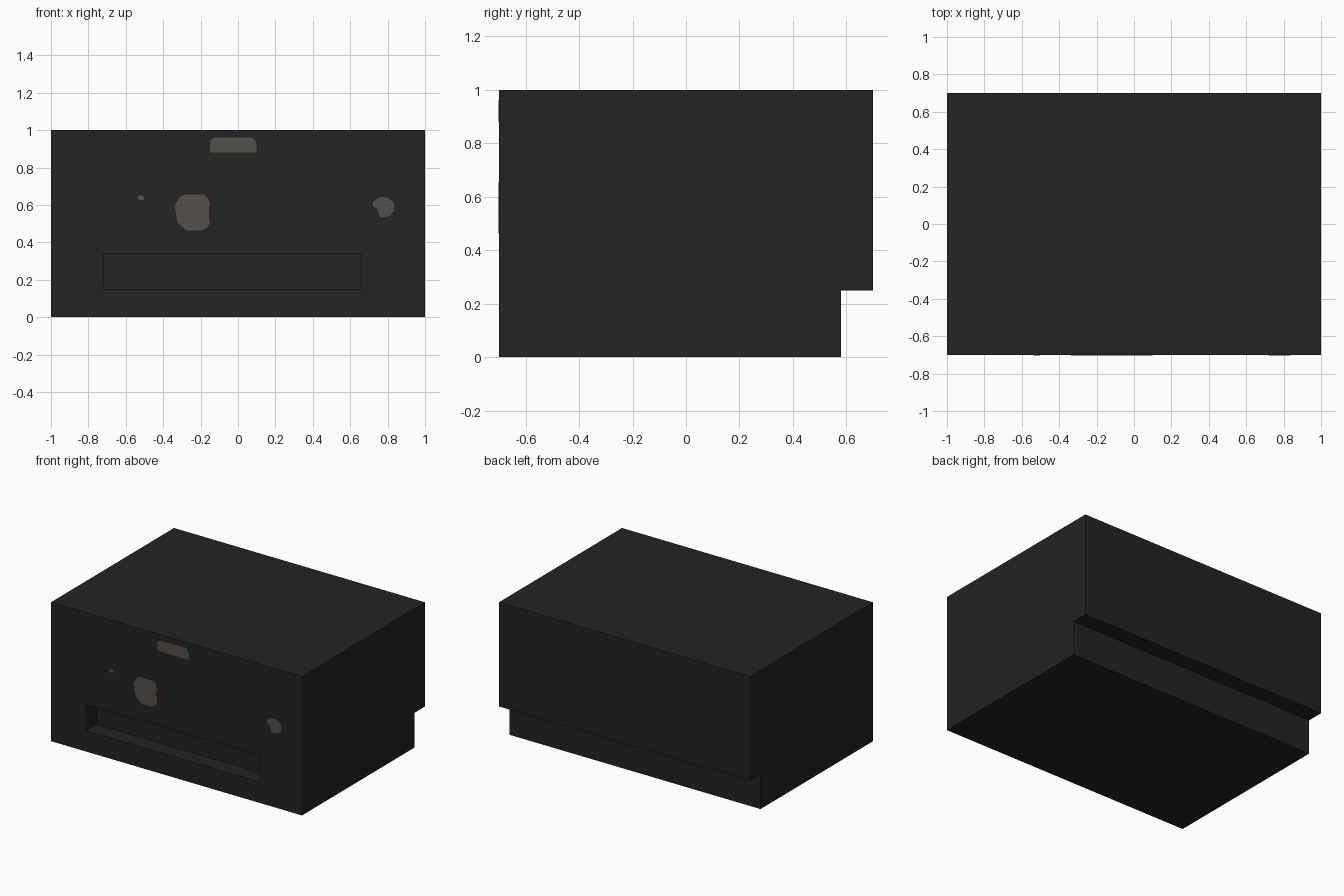
import bpy, bmesh
from mathutils import Vector

if "Cube" in bpy.data.objects:
    bpy.data.objects.remove(bpy.data.objects["Cube"])


def material(name, rgb):
    m = bpy.data.materials.new(name)
    m.diffuse_color = (*rgb, 1)
    m.use_nodes = True
    m.node_tree.nodes["Principled BSDF"].inputs["Base Color"].default_value = m.diffuse_color
    return m


charcoal = material("charcoal", (0.0168, 0.0168, 0.0168))
warm_grey = material("warm grey", (0.090, 0.080, 0.068))


def prism(name, points, offset, mat):
    """Extrude a closed outline by an offset vector."""
    bm = bmesh.new()
    face = bm.faces.new([bm.verts.new(p) for p in points])
    res = bmesh.ops.extrude_face_region(bm, geom=[face], use_keep_orig=True)
    verts = [g for g in res["geom"] if isinstance(g, bmesh.types.BMVert)]
    bmesh.ops.translate(bm, verts=verts, vec=Vector(offset))
    bmesh.ops.recalc_face_normals(bm, faces=bm.faces)
    mesh = bpy.data.meshes.new(name)
    bm.to_mesh(mesh)
    bm.free()
    mesh.materials.append(mat)
    obj = bpy.data.objects.new(name, mesh)
    bpy.context.collection.objects.link(obj)
    return obj


# Body: side profile with the rear lower step, extruded across the width
profile = [(-0.7, 0), (0.58, 0), (0.58, 0.25), (0.7, 0.25), (0.7, 1), (-0.7, 1)]
body = prism("body", [(-1, y, z) for y, z in profile], (2, 0, 0), charcoal)

# Front slot recess
slot = [(-0.72, 0.15), (0.66, 0.15), (0.66, 0.34), (-0.72, 0.34)]
cutter = prism("slot_cutter", [(x, -0.8, z) for x, z in slot], (0, 0.22, 0), charcoal)
cutter.hide_render = True
cutter.hide_viewport = True
cutter.display_type = 'WIRE'
cut = body.modifiers.new("slot", 'BOOLEAN')
cut.operation = 'DIFFERENCE'
cut.solver = 'EXACT'
cut.object = cutter

# Painted patches on the front, as very thin plates
patches = {
    "top_label": [(-0.15, 0.88), (0.10, 0.88), (0.10, 0.93), (0.09, 0.95), (0.075, 0.96),
                  (-0.125, 0.96), (-0.145, 0.95), (-0.15, 0.93)],
    "centre_patch": [(-0.285, 0.655), (-0.18, 0.655), (-0.158, 0.63), (-0.15, 0.605),
                     (-0.157, 0.57), (-0.152, 0.50), (-0.17, 0.475), (-0.20, 0.463),
                     (-0.275, 0.463), (-0.30, 0.485), (-0.325, 0.51), (-0.332, 0.555),
                     (-0.338, 0.595), (-0.325, 0.62), (-0.31, 0.645)],
    "right_patch": [(0.72, 0.615), (0.76, 0.643), (0.805, 0.638), (0.838, 0.605),
                    (0.838, 0.57), (0.81, 0.54), (0.76, 0.532), (0.753, 0.555),
                    (0.742, 0.582), (0.722, 0.592)],
    "small_spot": [(-0.535, 0.63), (-0.52, 0.623), (-0.502, 0.627), (-0.502, 0.645),
                   (-0.515, 0.652), (-0.533, 0.648)],
}
for name, outline in patches.items():
    prism(name, [(x, -0.702, z) for x, z in outline], (0, 0.003, 0), warm_grey)
